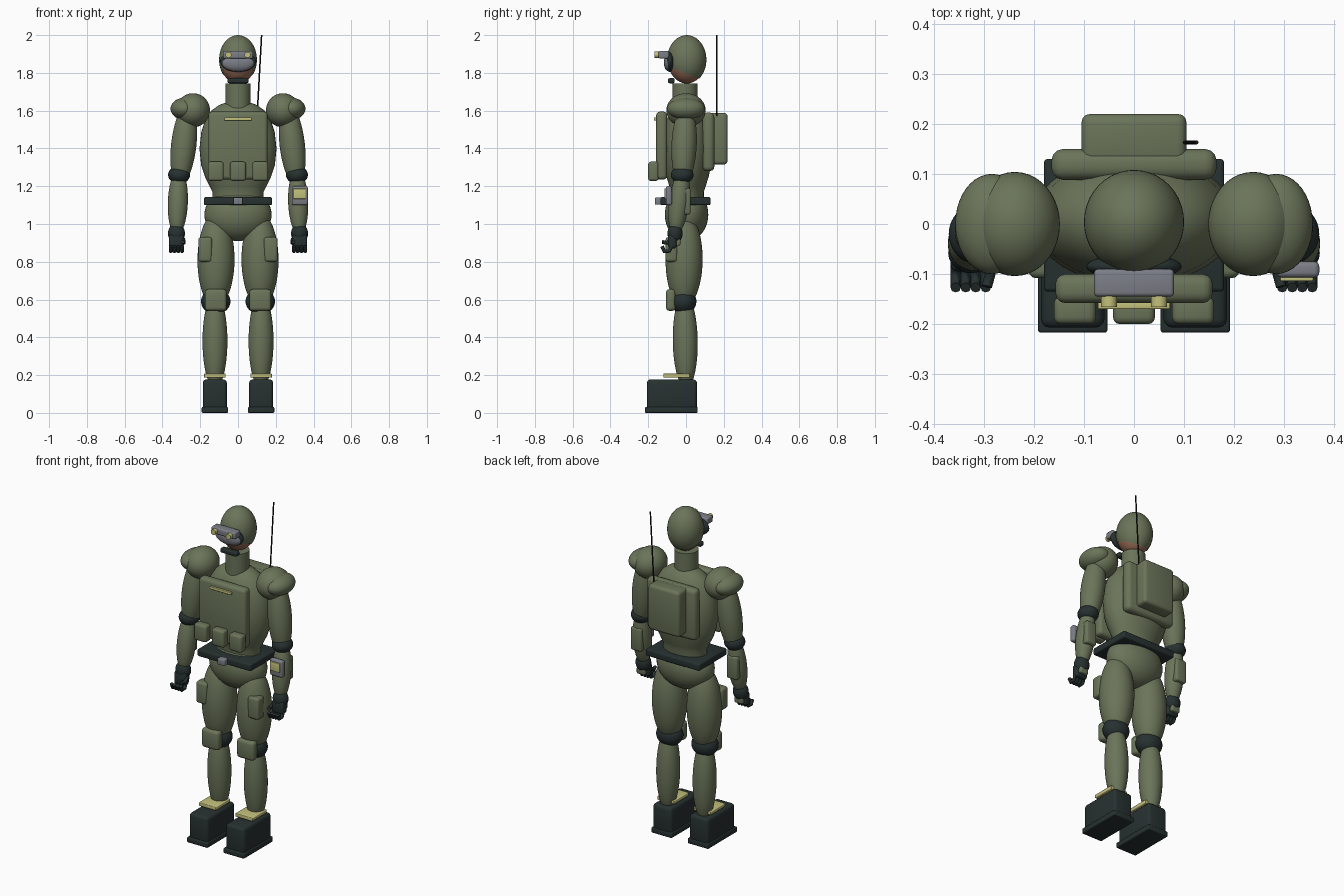
import bpy
import bmesh
import math
from mathutils import Matrix, Vector

default_cube = bpy.data.objects.get("Cube")
if default_cube:
    bpy.data.objects.remove(default_cube)


def make_material(name, red, green, blue):
    material = bpy.data.materials.new(name)
    material.use_nodes = True
    color = (red, green, blue, 1)
    material.diffuse_color = color
    shader = material.node_tree.nodes["Principled BSDF"]
    shader.inputs["Base Color"].default_value = color
    shader.inputs["Roughness"].default_value = .7
    return material


olive = make_material("olive cloth", .145, .175, .1)
dark = make_material("dark rubber", .02, .03, .03)
grey = make_material("grey metal", .2, .21, .24)
yellow = make_material("pale yellow", .55, .53, .2)
skin = make_material("skin", .32, .15, .09)
black = make_material("antenna black", .008, .008, .008)


def add_mesh(bm, name, material):
    bmesh.ops.recalc_face_normals(bm, faces=bm.faces)
    mesh = bpy.data.meshes.new(name)
    bm.to_mesh(mesh)
    mesh.materials.append(material)
    mesh.polygons.foreach_set("use_smooth", [True] * len(mesh.polygons))
    mesh.set_sharp_from_angle(angle=math.radians(40))
    part = bpy.data.objects.new(name, mesh)
    bpy.context.collection.objects.link(part)
    return part


def finish(bm, name, material, pair):
    """Add the part, or a left part and its mirrored right twin."""
    if pair:
        add_mesh(bm, "left_" + name, material)
        bm.transform(Matrix.Scale(-1, 4, Vector((1, 0, 0))))
        add_mesh(bm, "right_" + name, material)
    else:
        add_mesh(bm, name, material)
    bm.free()


def box(name, material, low, high, bevel=.012, pair=False):
    low, high = Vector(low), Vector(high)
    bm = bmesh.new()
    bmesh.ops.create_cube(bm, size=1)
    bmesh.ops.scale(bm, verts=bm.verts, vec=high - low)
    bmesh.ops.translate(bm, verts=bm.verts, vec=(low + high) / 2)
    if bevel:
        bmesh.ops.bevel(bm, geom=bm.edges[:], offset=bevel, segments=3,
                        profile=.5, affect="EDGES")
    finish(bm, name, material, pair)


def sphere_mesh(matrix):
    bm = bmesh.new()
    bmesh.ops.create_uvsphere(bm, u_segments=40, v_segments=24, radius=1, matrix=matrix)
    return bm


def ellipsoid(name, material, center, radii, pair=False):
    matrix = Matrix.Translation(center) @ Matrix.Diagonal((*radii, 1))
    finish(sphere_mesh(matrix), name, material, pair)


def limb(name, material, start, end, radius):
    """Long ellipsoid reaching from start to end, on both sides."""
    start, end = Vector(start), Vector(end)
    axis = end - start
    matrix = (Matrix.Translation((start + end) / 2)
              @ axis.to_track_quat("Z", "Y").to_matrix().to_4x4()
              @ Matrix.Diagonal((radius, radius, axis.length / 2, 1)))
    finish(sphere_mesh(matrix), name, material, True)


def cylinder(name, material, center, radius, depth, facing_front=False, pair=False):
    bm = bmesh.new()
    turn = Matrix.Rotation(math.pi / 2 if facing_front else 0, 4, "X")
    bmesh.ops.create_cone(bm, cap_ends=True, segments=32, radius1=radius, radius2=radius,
                          depth=depth, matrix=Matrix.Translation(center) @ turn)
    finish(bm, name, material, pair)


def lathe(name, material, profile, depth_ratio, shift):
    """Spin (radius, height) points, then flatten front to back."""
    bm = bmesh.new()
    points = [bm.verts.new((radius, 0, height)) for radius, height in profile]
    edges = [bm.edges.new(pair) for pair in zip(points, points[1:])]
    bmesh.ops.spin(bm, geom=points + edges, cent=(0, 0, 0), axis=(0, 0, 1),
                   angle=math.tau, steps=40)
    bmesh.ops.remove_doubles(bm, verts=bm.verts, dist=.0005)
    bmesh.ops.scale(bm, verts=bm.verts, vec=(1, depth_ratio, 1))
    bmesh.ops.translate(bm, verts=bm.verts, vec=(0, shift, 0))
    finish(bm, name, material, False)


def tube(name, material, points, radius):
    curve = bpy.data.curves.new(name, "CURVE")
    curve.dimensions = "3D"
    curve.bevel_depth = radius
    curve.bevel_resolution = 2
    curve.use_fill_caps = True
    spline = curve.splines.new("POLY")
    spline.points.add(len(points) - 1)
    for target, point in zip(spline.points, points):
        target.co = (*point, 1)
    curve.materials.append(material)
    bpy.context.collection.objects.link(bpy.data.objects.new(name, curve))


# Head, with the helmet cut along a plane that slopes down to the back
head_center = Vector((0, .004, 1.87))
head_radii = Vector((.1, .104, .13))
ellipsoid("head", skin, head_center, head_radii * .97)
helmet = sphere_mesh(Matrix.Translation(head_center) @ Matrix.Diagonal((*head_radii, 1)))
bmesh.ops.bisect_plane(helmet, geom=helmet.verts[:] + helmet.edges[:] + helmet.faces[:],
                       plane_co=(0, 0, 1.797), plane_no=(0, .4, 1), clear_inner=True)
finish(helmet, "helmet", olive, False)
cylinder("neck", olive, (0, -.005, 1.67), .066, .15)
box("chin_microphone", dark, (-.055, -.095, 1.745), (.055, -.06, 1.772), .008)

# Goggles
ellipsoid("goggle_frame", dark, (0, -.085, 1.86), (.095, .026, .055))
ellipsoid("goggle_glass", grey, (0, -.092, 1.853), (.085, .025, .045))
box("goggle_body", grey, (-.08, -.145, 1.876), (.08, -.09, 1.916), .008)
cylinder("goggle_lens", yellow, (.05, -.153, 1.896), .016, .026, True, True)

# Torso, waist and hips
lathe("torso", olive, [(0, 1.655), (.05, 1.648), (.1, 1.63), (.142, 1.6), (.173, 1.55),
                       (.194, 1.49), (.204, 1.4), (.195, 1.31), (.175, 1.25),
                       (.15, 1.2), (.135, 1.17), (.135, 1.1), (0, 1.1)], .64, .008)
box("belt", dark, (-.18, -.135, 1.1), (.18, .13, 1.142), .008)
box("belt_buckle", grey, (-.025, -.165, 1.102), (.025, -.125, 1.14), .006)
ellipsoid("hips", olive, (0, .003, 1.05), (.178, .115, .14))

# Chest rig
box("chest_plate", olive, (-.157, -.158, 1.235), (.157, -.1, 1.595), .02)
box("chest_strip", yellow, (-.072, -.17, 1.548), (.072, -.155, 1.564), .003)
box("center_pouch", olive, (-.042, -.2, 1.228), (.042, -.145, 1.33), .014)
box("side_pouch", olive, (.076, -.2, 1.228), (.16, -.145, 1.33), .014, True)

# Backpack and antenna
box("backpack_base", olive, (-.165, .088, 1.28), (.165, .15, 1.59), .024)
box("backpack_bag", olive, (-.105, .12, 1.315), (.105, .22, 1.588), .018)
tube("antenna", black, [(.1, .163, 1.55), (.125, .163, 2)], .004)

# Shoulders and arms
ellipsoid("shoulder", olive, (.238, 0, 1.602), (.09, .104, .09), True)
ellipsoid("shoulder_pad", olive, (.284, 0, 1.61), (.073, .1, .058), True)
limb("upper_arm", olive, (.262, 0, 1.64), (.312, -.02, 1.2), .067)
ellipsoid("elbow_pad", dark, (.312, -.02, 1.26), (.058, .06, .047), True)
limb("forearm", olive, (.312, -.015, 1.29), (.325, -.058, .94), .053)
box("forearm_pouch", olive, (.285, -.02, 1.05), (.358, .025, 1.19), .012, True)
box("wrist_device", grey, (.285, -.107, 1.1), (.37, -.075, 1.2), .01)
box("wrist_screen", yellow, (.292, -.114, 1.133), (.358, -.105, 1.187), .002)

# Gloves with curled fingers
ellipsoid("glove_cuff", dark, (.326, -.058, .95), (.045, .04, .052), True)
box("palm", dark, (.288, -.095, .87), (.366, -.05, .945), .014, True)
box("hand_guard", olive, (.3, -.055, .885), (.355, -.03, .925), .008, True)
for label, side in (("left", 1), ("right", -1)):
    for index in range(4):
        x = side * (.296 + index * .02)
        tube(f"{label}_finger_{index}", dark,
             [(x, -.075, .885), (x, -.088, .857), (x, -.115, .855), (x, -.127, .882)], .0105)
    tube(label + "_thumb", dark,
         [(side * .29, -.07, .92), (side * .287, -.1, .9), (side * .294, -.125, .905)], .0105)

# Legs
limb("thigh", olive, (.115, -.008, 1.06), (.118, -.012, .56), .098)
box("thigh_pouch", olive, (.137, -.108, .8), (.21, -.045, .93), .014, True)
ellipsoid("knee", dark, (.118, -.013, .59), (.078, .068, .067), True)
box("knee_pad", olive, (.06, -.106, .54), (.176, -.055, .655), .018, True)
limb("shin", olive, (.122, -.008, .63), (.122, 0, .13), .066)

# Boots
box("ankle_strip", yellow, (.065, -.12, .187), (.18, .02, .208), .004, True)
box("boot", dark, (.059, -.207, .015), (.186, .058, .177), .018, True)
box("boot_sole", dark, (.053, -.217, 0), (.192, .062, .032), .006, True)
